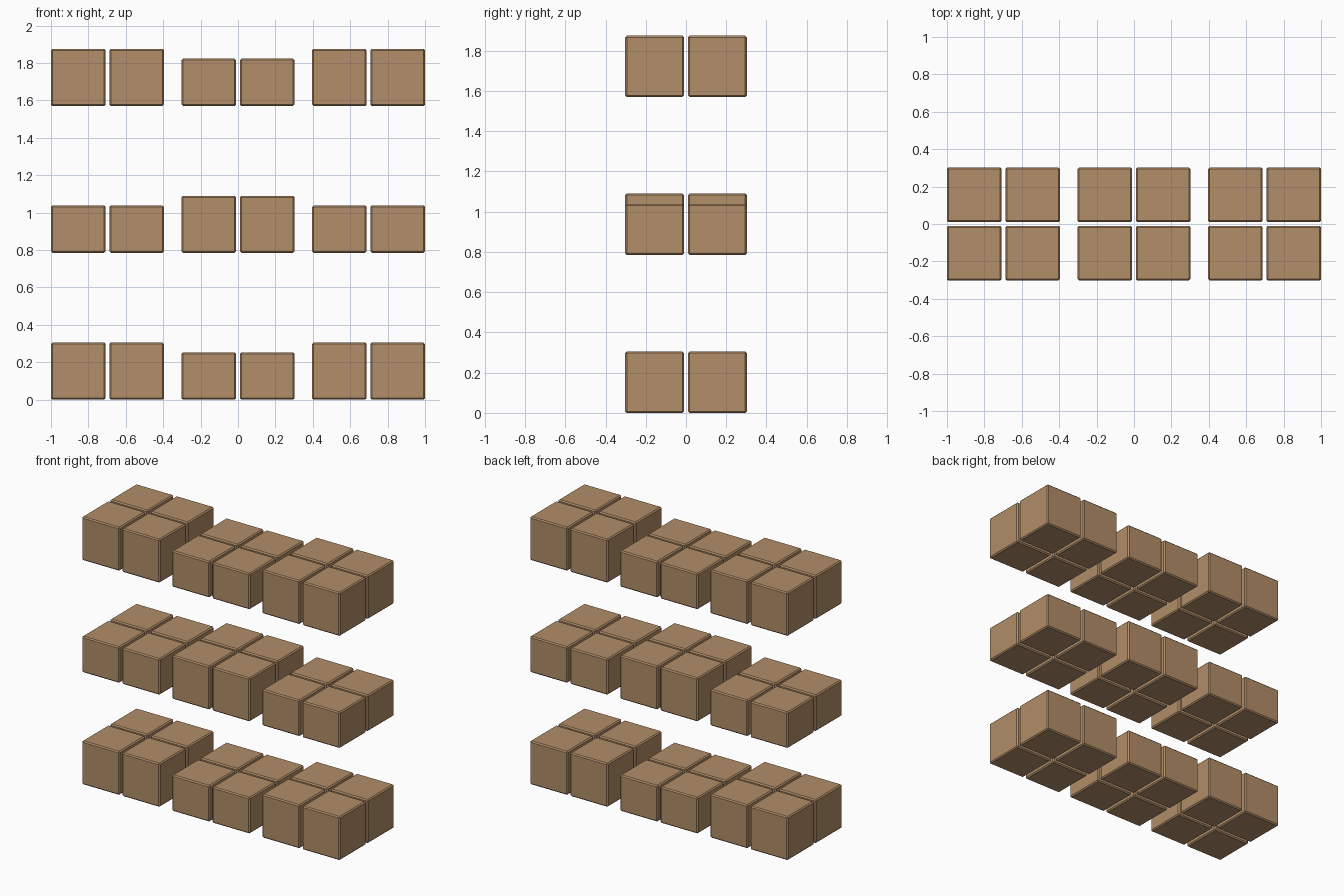
import bpy
import bmesh

if "Cube" in bpy.data.objects:
    bpy.data.objects.remove(bpy.data.objects["Cube"])

cardboard = bpy.data.materials.new("cardboard_brown")
cardboard.diffuse_color = (0.445, 0.27, 0.138, 1)
cardboard.use_nodes = True
cardboard.node_tree.nodes["Principled BSDF"].inputs["Base Color"].default_value = cardboard.diffuse_color

SIDE = 0.292          # box width and depth
OFFSET = 0.156        # box centre from the middle of its stack
COLUMN = 0.698        # spacing of stacks along x
LEVEL = 0.785         # spacing of shelf levels
TALL, SHORT = 0.305, 0.253


def carton(name, x, y, z, height):
    """Cardboard box with finely chamfered edges, resting at height z."""
    bm = bmesh.new()
    bmesh.ops.create_cube(bm, size=1)
    for v in bm.verts:
        v.co.x = v.co.x * SIDE
        v.co.y = v.co.y * SIDE
        v.co.z = (v.co.z + 0.5) * height
    bmesh.ops.bevel(bm, geom=bm.edges[:], offset=0.008, segments=1,
                    affect='EDGES')
    mesh = bpy.data.meshes.new(name)
    bm.to_mesh(mesh)
    bm.free()
    mesh.materials.append(cardboard)
    obj = bpy.data.objects.new(name, mesh)
    obj.location = (x, y, z)
    bpy.context.collection.objects.link(obj)


# Three levels of three groups, tall and short groups alternating
for level, level_name in enumerate(("lower", "middle", "upper")):
    for col, col_name in enumerate(("left", "centre", "right")):
        height = TALL if (level + col) % 2 == 0 else SHORT
        # Four boxes per group
        for sx in (-1, 1):
            for sy in (-1, 1):
                side = "front" if sy < 0 else "back"
                hand = "left" if sx < 0 else "right"
                carton(f"{level_name}_{col_name}_box_{side}_{hand}",
                       (col - 1) * COLUMN + sx * OFFSET, sy * OFFSET,
                       level * LEVEL, height)
